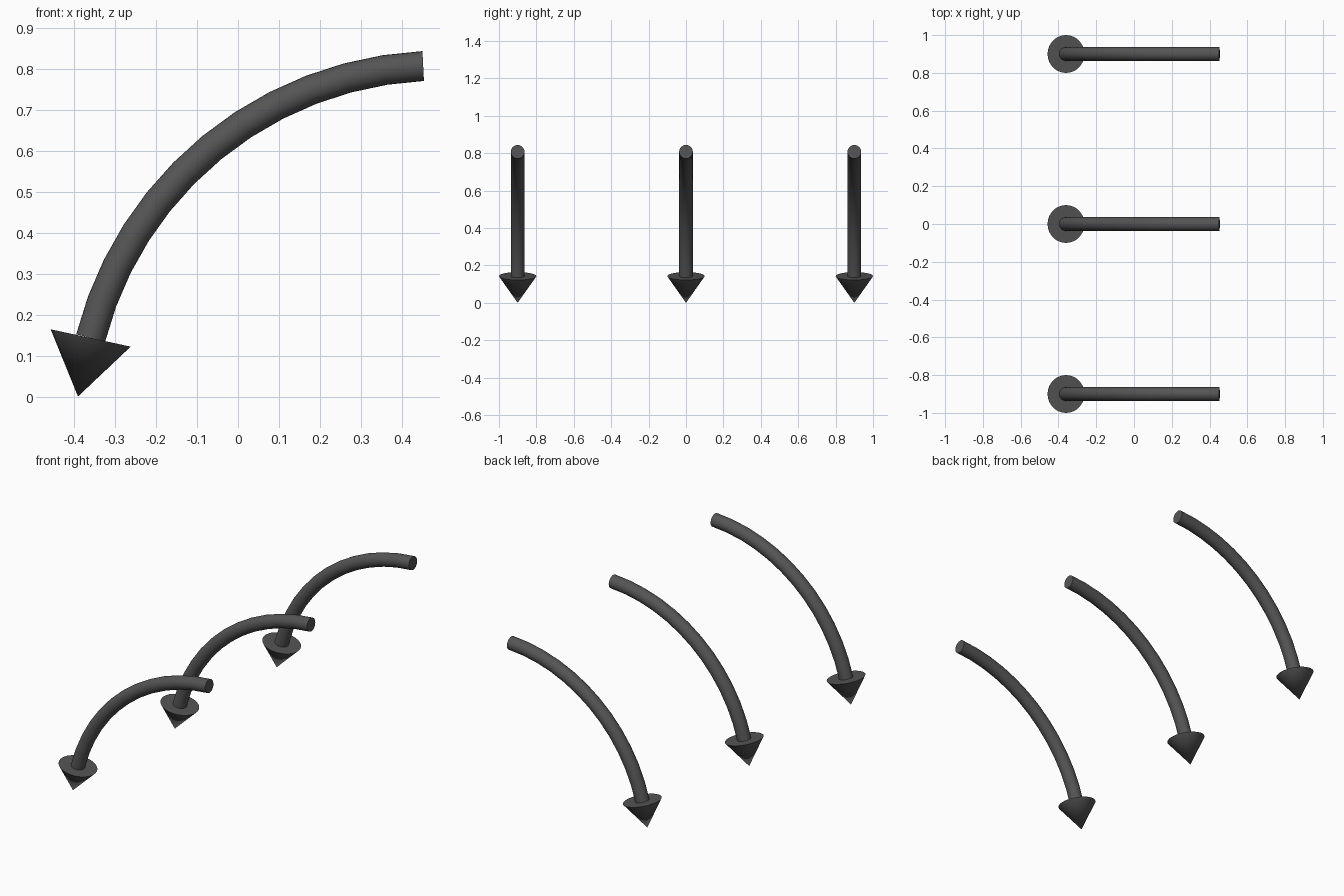
import bpy, bmesh
from math import sin, cos, asin, atan2, pi, hypot, radians
from mathutils import Vector, Matrix

if "Cube" in bpy.data.objects:
    bpy.data.objects.remove(bpy.data.objects["Cube"])

dark = bpy.data.materials.new("dark_grey")
dark.diffuse_color = (0.09, 0.09, 0.09, 1)
dark.use_nodes = True
dark.node_tree.nodes["Principled BSDF"].inputs["Base Color"].default_value = dark.diffuse_color

TUBE_R, SIDES, STEPS = 0.0365, 24, 12
START, END = (-0.36, 0.143), (0.4525, 0.8075)   # arc centreline ends in x, z
ARC_R = 0.884
HEAD_R, TIP = 0.1, (-0.391, 0.0)


def finish(bm, name):
    bmesh.ops.recalc_face_normals(bm, faces=bm.faces)
    mesh = bpy.data.meshes.new(name)
    bm.to_mesh(mesh)
    bm.free()
    mesh.materials.append(dark)
    for p in mesh.polygons:
        p.use_smooth = True
    mesh.set_sharp_from_angle(angle=radians(35))
    return mesh


def shaft_mesh():
    # round section swept along a circular arc
    dx, dz = END[0] - START[0], END[1] - START[1]
    chord, slope = hypot(dx, dz), atan2(dz, dx)
    half = asin(chord / 2 / ARC_R)
    drop = ARC_R * cos(half)
    cx = (START[0] + END[0]) / 2 + drop * sin(slope)
    cz = (START[1] + END[1]) / 2 - drop * cos(slope)
    bm = bmesh.new()
    rings = []
    for i in range(STEPS + 1):
        a = slope + pi / 2 + half - 2 * half * i / STEPS
        ring = []
        for k in range(SIDES):
            t = 2 * pi * k / SIDES
            r = ARC_R + TUBE_R * cos(t)
            ring.append(bm.verts.new((cx + r * cos(a), TUBE_R * sin(t), cz + r * sin(a))))
        rings.append(ring)
    for a, b in zip(rings, rings[1:]):
        for k in range(SIDES):
            n = (k + 1) % SIDES
            bm.faces.new((a[k], a[n], b[n], b[k]))
    bm.faces.new(rings[0])
    bm.faces.new(rings[-1])
    return finish(bm, "arrow_shaft")


def head_mesh():
    # cone pointing down along the end of the arc
    base = Vector((START[0], 0, START[1]))
    tip = Vector((TIP[0], 0, TIP[1]))
    axis = tip - base
    bm = bmesh.new()
    rot = axis.to_track_quat('Z', 'Y').to_matrix().to_4x4()
    bmesh.ops.create_cone(bm, cap_ends=True, segments=32, radius1=HEAD_R, radius2=0,
                          depth=axis.length,
                          matrix=Matrix.Translation((base + tip) / 2) @ rot)
    bmesh.ops.remove_doubles(bm, verts=bm.verts, dist=1e-5)
    return finish(bm, "arrow_head")


# three identical arrows in a row
parts = [shaft_mesh(), head_mesh()]
for i, y in enumerate((-0.9, 0, 0.9)):
    for mesh in parts:
        ob = bpy.data.objects.new(f"{mesh.name}_{i + 1}", mesh)
        ob.location.y = y
        bpy.context.collection.objects.link(ob)
